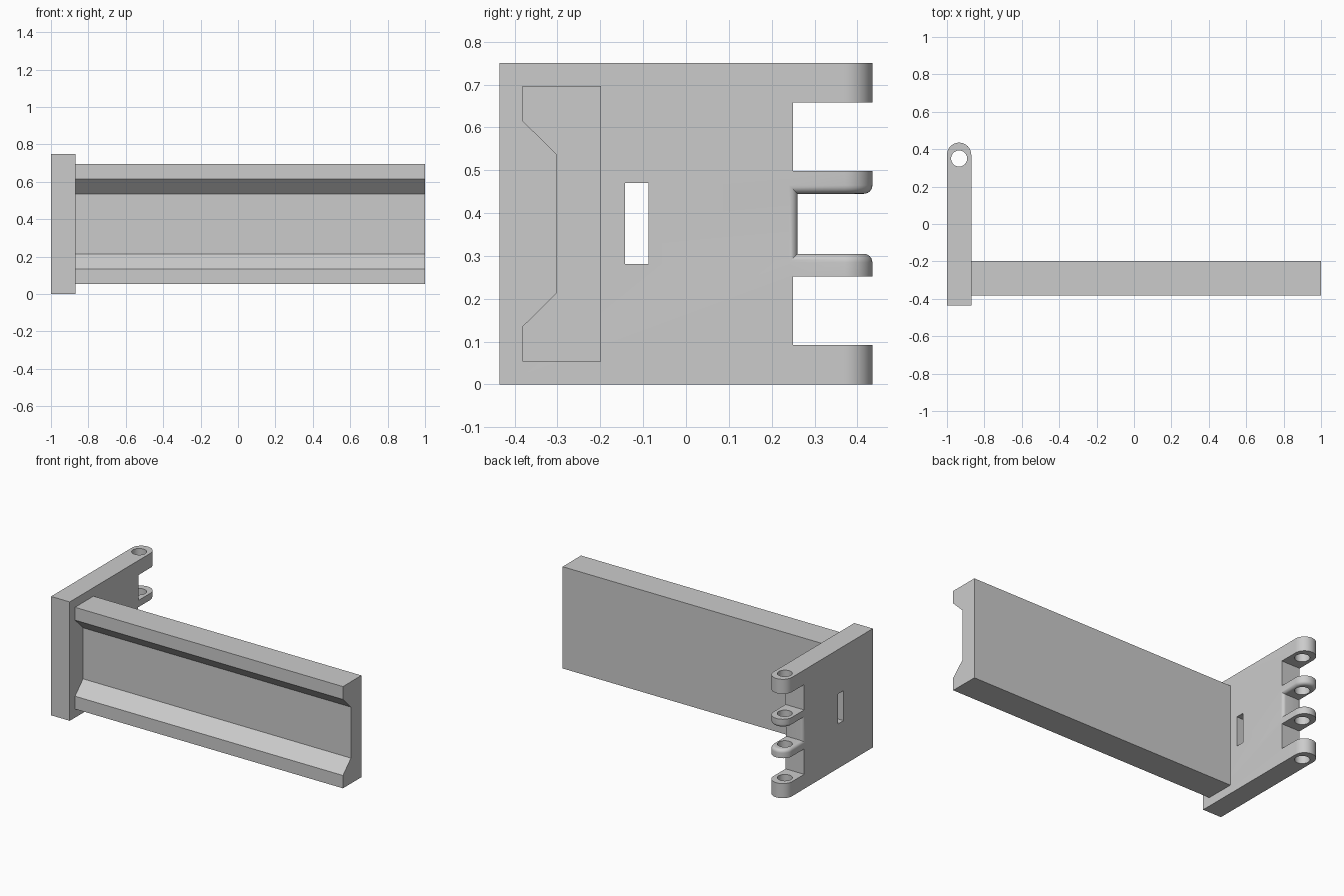
import bpy, bmesh, math
from mathutils import Vector

cube = bpy.data.objects.get("Cube")
if cube:
    bpy.data.objects.remove(cube, do_unlink=True)

grey = bpy.data.materials.new("plain grey")
grey.use_nodes = True
grey.diffuse_color = (0.6, 0.6, 0.6, 1)
grey.node_tree.nodes["Principled BSDF"].inputs["Base Color"].default_value = (0.6, 0.6, 0.6, 1)

LEFT, RIGHT, HEIGHT = -1.0, -0.87, 0.75
MID, HALF = (LEFT + RIGHT) / 2, (RIGHT - LEFT) / 2
BACK = 0.435


def prism(name, points, direction):
    """Extrude a closed 3D outline along a direction."""
    bm = bmesh.new()
    face = bm.faces.new([bm.verts.new(p) for p in points])
    ext = bmesh.ops.extrude_face_region(bm, geom=[face])
    bmesh.ops.translate(bm, vec=Vector(direction),
                        verts=[g for g in ext["geom"] if isinstance(g, bmesh.types.BMVert)])
    bmesh.ops.recalc_face_normals(bm, faces=bm.faces)
    mesh = bpy.data.meshes.new(name)
    bm.to_mesh(mesh)
    bm.free()
    mesh.materials.append(grey)
    ob = bpy.data.objects.new(name, mesh)
    bpy.context.collection.objects.link(ob)
    return ob


def side_box(name, y0, y1, z0, z1):
    """Box cutter that passes right through the plate in x."""
    x = LEFT - 0.1
    return prism(name, [(x, y0, z0), (x, y1, z0), (x, y1, z1), (x, y0, z1)],
                 (2 * HALF + 0.2, 0, 0))


def cut(ob, cutter):
    """Subtract a cutter and keep the evaluated mesh."""
    cutter.hide_render = True
    mod = ob.modifiers.new("cut", "BOOLEAN")
    mod.operation, mod.solver, mod.object = "DIFFERENCE", "EXACT", cutter
    bpy.context.view_layer.update()
    deps = bpy.context.evaluated_depsgraph_get()
    mesh = bpy.data.meshes.new_from_object(ob.evaluated_get(deps))
    ob.modifiers.clear()
    ob.data = mesh
    bpy.data.objects.remove(cutter, do_unlink=True)


def arc(cx, cy, r, start, end, steps):
    return [(cx + r * math.cos(start + (end - start) * i / steps),
             cy + r * math.sin(start + (end - start) * i / steps)) for i in range(steps + 1)]


# Hinge plate with a rounded back edge
outline = [(LEFT, -BACK), (RIGHT, -BACK)] + arc(MID, BACK - HALF, HALF, 0, math.pi, 24)
plate = prism("hinge_plate", [(x, y, 0) for x, y in outline], (0, 0, HEIGHT))

# Gaps that leave four hinge knuckles
FLOOR, LOW, HIGH = 0.26, 0.305, 0.445
for y, z0, z1 in ((0.25, 0.092, 0.252), (0.25, 0.498, 0.658), (FLOOR, LOW, HIGH)):
    cut(plate, side_box("gap_cutter", y, 0.6, z0, z1))

# Rounded rim around the middle gap
bm = bmesh.new()
bm.from_mesh(plate.data)
bmesh.ops.remove_doubles(bm, verts=bm.verts, dist=0.0001)
bm.normal_update()


def on_middle_gap(face):
    c, n = face.calc_center_median(), face.normal
    if abs(n.z) > 0.9:
        return min(abs(c.z - LOW), abs(c.z - HIGH)) < 0.002
    return n.y > 0.9 and abs(c.y - FLOOR) < 0.002 and LOW < c.z < HIGH


rim = [e for e in bm.edges if len(e.link_faces) == 2
       and on_middle_gap(e.link_faces[0]) != on_middle_gap(e.link_faces[1])]
bmesh.ops.bevel(bm, geom=rim, offset=0.02, segments=6, profile=0.5,
                affect="EDGES", clamp_overlap=False)
bm.to_mesh(plate.data)
bm.free()

# Pin hole through all knuckles, and the window through the plate
hole = arc(MID, 0.35, 0.043, 0, 2 * math.pi, 32)[:-1]
cut(plate, prism("pin_cutter", [(x, y, -0.1) for x, y in hole], (0, 0, HEIGHT + 0.2)))
cut(plate, side_box("window_cutter", -0.142, -0.087, 0.281, 0.47))

# Long arm with a channel along its front
lower = [(-0.198, 0.054), (-0.382, 0.054), (-0.382, 0.135), (-0.302, 0.214)]
profile = lower + [(y, HEIGHT - z) for y, z in reversed(lower)]
arm = prism("channel_arm", [(RIGHT, y, z) for y, z in profile], (1 - RIGHT, 0, 0))

# Smooth the round parts, keep hard edges
bpy.context.view_layer.update()
bpy.ops.object.select_all(action="DESELECT")
plate.select_set(True)
arm.select_set(True)
bpy.context.view_layer.objects.active = plate
bpy.ops.object.shade_smooth_by_angle(angle=math.radians(30))
